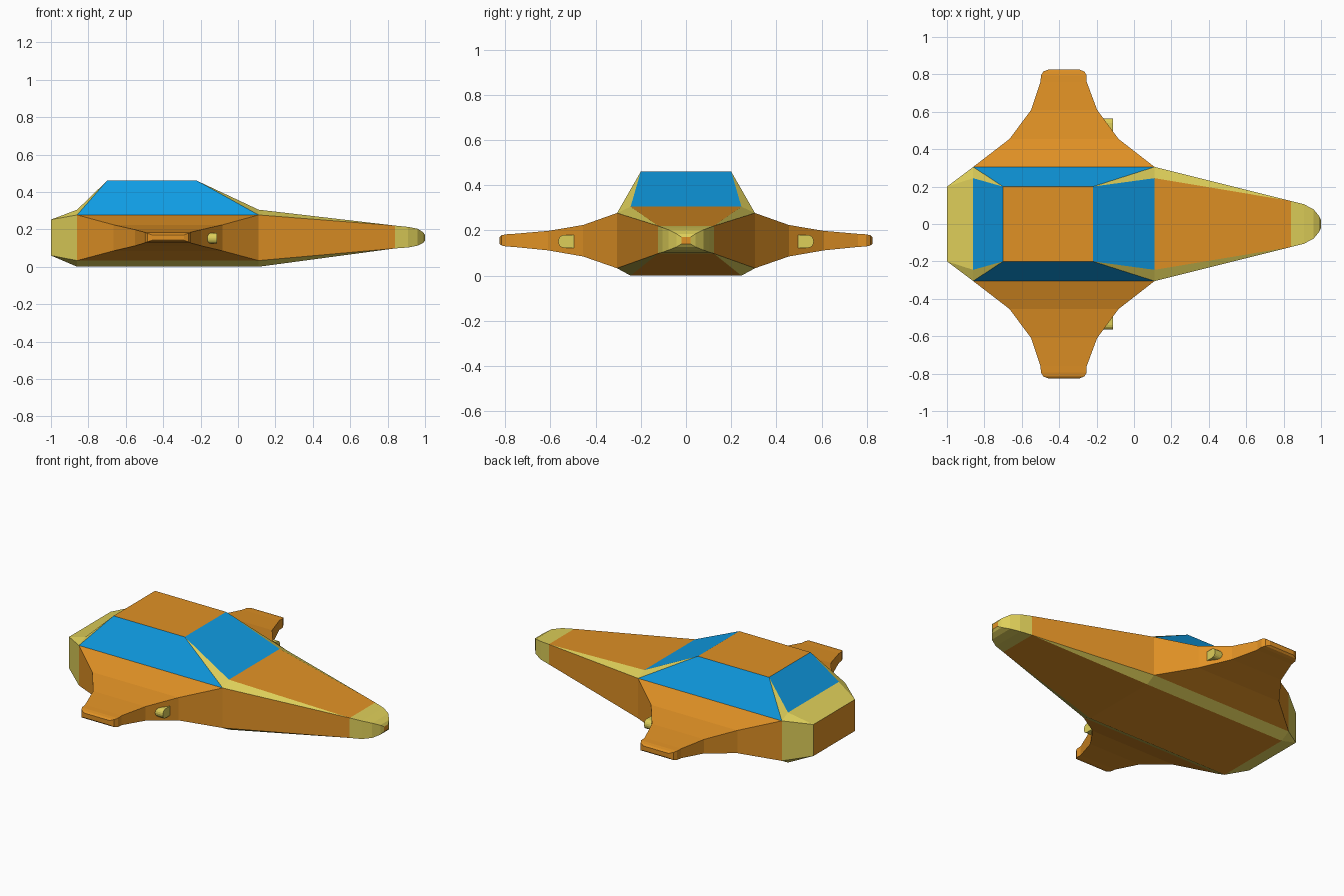
import bpy, bmesh, math

if "Cube" in bpy.data.objects:
    bpy.data.objects.remove(bpy.data.objects["Cube"])


def material(name, srgb):
    m = bpy.data.materials.new(name)
    m.diffuse_color = [((c + 0.055) / 1.055) ** 2.4 for c in srgb] + [1]
    m.use_nodes = True
    m.node_tree.nodes["Principled BSDF"].inputs["Base Color"].default_value = m.diffuse_color
    return m


MATS = [material("orange_paint", (0.88, 0.57, 0.145)),
        material("yellow_trim", (0.87, 0.81, 0.35)),
        material("blue_glass", (0.06, 0.61, 0.89))]
ORANGE, YELLOW, GLASS, HIDDEN = 0, 1, 2, 3


def loft(name, rings, rule, mirror=False):
    """Skin matching rings; rule(segment, edge) colours faces, edge is None on caps."""
    bm = bmesh.new()
    loops = [[bm.verts.new(p) for p in ring] for ring in rings]
    n = len(rings[0])
    for s in range(len(loops) - 1):
        a, b = loops[s], loops[s + 1]
        for k in range(n):
            j = (k + 1) % n
            bm.faces.new((a[k], a[j], b[j], b[k])).material_index = rule(s, k)
    bm.faces.new(loops[0]).material_index = rule(0, None)
    bm.faces.new(loops[-1]).material_index = rule(len(loops) - 1, None)
    bmesh.ops.remove_doubles(bm, verts=bm.verts[:], dist=1e-5)
    bmesh.ops.recalc_face_normals(bm, faces=bm.faces[:])
    # drop faces buried where parts join
    bmesh.ops.delete(bm, geom=[f for f in bm.faces if f.material_index == HIDDEN],
                     context='FACES')
    me = bpy.data.meshes.new(name)
    bm.to_mesh(me)
    bm.free()
    for m in MATS:
        me.materials.append(m)
    ob = bpy.data.objects.new(name, me)
    bpy.context.collection.objects.link(ob)
    if mirror:
        mod = ob.modifiers.new("mirror", 'MIRROR')
        mod.use_axis = (False, True, False)
        mod.use_mirror_merge = False
    return ob


# Hull: chamfered box sections along x
def section(x, side, lo, hi, flat=None, top=None, bottom=None):
    if flat is None:
        flat, top, bottom = side, hi, lo
    return [(x, side, lo), (x, side, hi), (x, flat, top), (x, -flat, top),
            (x, -side, hi), (x, -side, lo), (x, -flat, bottom), (x, flat, bottom)]


REAR, FRONT = -0.86, 0.11
hull = [section(-1.0, 0.20, 0.06, 0.252),
        section(REAR, 0.305, 0.033, 0.277, 0.245, 0.305, 0.0),
        section(FRONT, 0.305, 0.033, 0.277, 0.245, 0.305, 0.0),
        section(0.84, 0.123, 0.098, 0.22),
        section(0.91, 0.105, 0.103, 0.213),
        section(0.96, 0.078, 0.113, 0.203),
        section(0.99, 0.042, 0.127, 0.185),
        section(1.0, 0.02, 0.14, 0.17)]


def hull_colour(seg, edge):
    if edge is None:
        return ORANGE
    if seg == 1 and edge < 5:          # covered by cabin and wings
        return HIDDEN
    return YELLOW if seg in (0, 3, 4, 5, 6) or edge % 2 else ORANGE


loft("hull", hull, hull_colour)

# Cabin: glass on four sides, trim at the corners, orange roof
x0, x1, z = -0.70, -0.22, 0.46
base = [(REAR, 0.305, 0.277), (FRONT, 0.305, 0.277), (FRONT, 0.245, 0.305),
        (FRONT, -0.245, 0.305), (FRONT, -0.305, 0.277), (REAR, -0.305, 0.277),
        (REAR, -0.245, 0.305), (REAR, 0.245, 0.305)]
roof = [(x0, 0.2, z), (x1, 0.2, z), (x1, 0.2, z), (x1, -0.2, z),
        (x1, -0.2, z), (x0, -0.2, z), (x0, -0.2, z), (x0, 0.2, z)]


def cabin_colour(seg, edge):
    if edge is None:
        return HIDDEN if seg == 0 else ORANGE
    return YELLOW if edge % 2 else GLASS


loft("cabin", [base, roof], cabin_colour)

# Wings: sections (y, back x, front x, low z, high z)
wing = [(0.305, REAR, FRONT, 0.033, 0.277), (0.455, -0.665, -0.083, 0.085, 0.224),
        (0.61, -0.55, -0.197, 0.112, 0.198), (0.76, -0.50, -0.253, 0.127, 0.185),
        (0.795, -0.497, -0.253, 0.129, 0.183), (0.815, -0.485, -0.265, 0.133, 0.179),
        (0.825, -0.46, -0.29, 0.142, 0.17)]
loft("wings", [[(a, y, lo), (b, y, lo), (b, y, hi), (a, y, hi)]
               for y, a, b, lo, hi in wing],
     lambda s, k: HIDDEN if k is None and s == 0 else ORANGE, mirror=True)

# Guns: short D-shaped bars in the wing leading edges
profile = [(0.495, 0.123), (0.495, 0.18)]
profile += [(0.54 + 0.025 * math.cos(t), 0.1515 + 0.0285 * math.sin(t))
            for t in [math.pi / 2 - i * math.pi / 8 for i in range(9)]]
loft("guns", [[(x, y, h) for y, h in profile] for x in (-0.22, -0.112)],
     lambda s, k: YELLOW, mirror=True)
